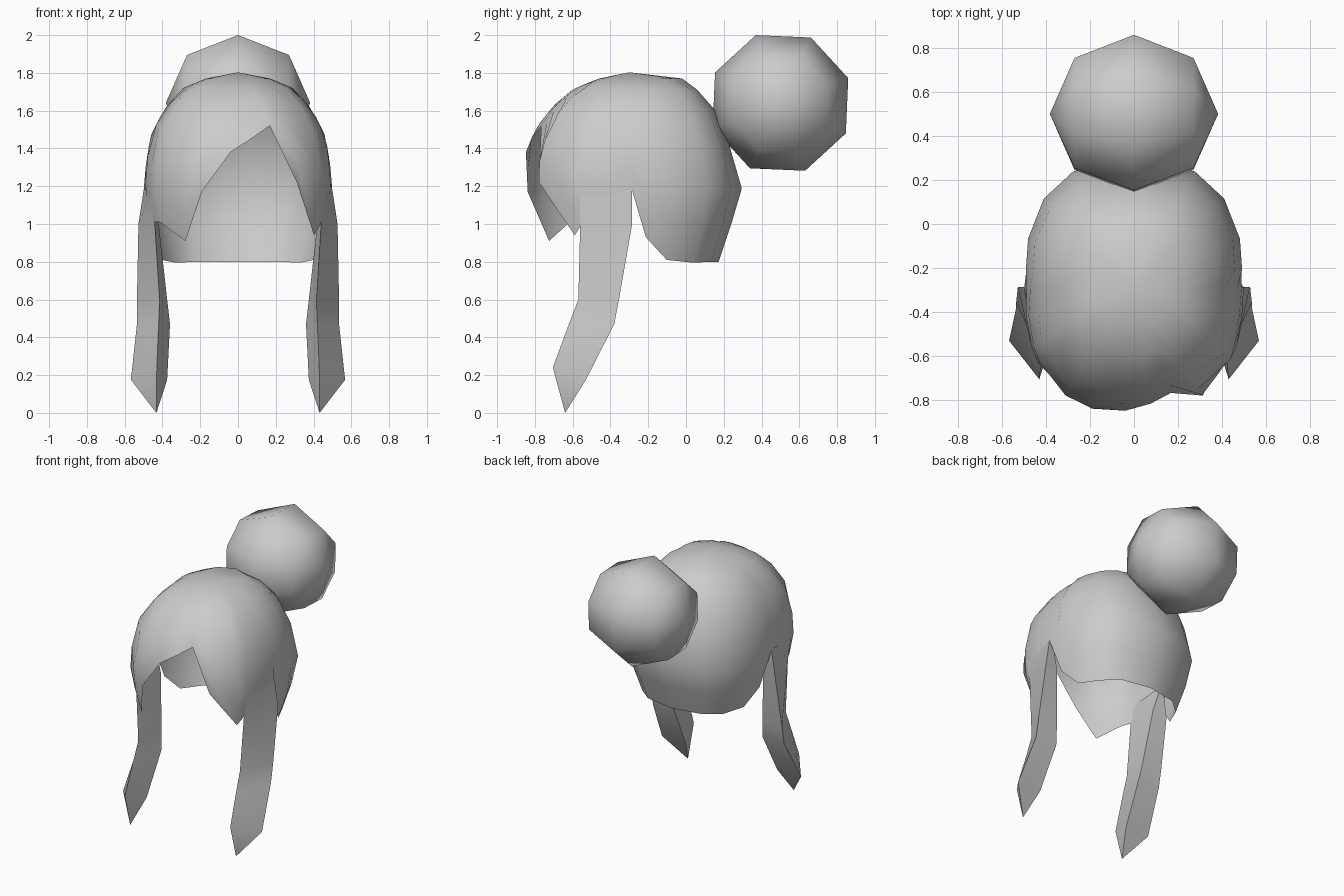
import bpy, bmesh, math

cube = bpy.data.objects.get("Cube")
if cube:
    bpy.data.objects.remove(cube, do_unlink=True)

# Single hair colour
hair = bpy.data.materials.new("light_grey_hair")
hair.use_nodes = True
hair.diffuse_color = (0.6, 0.6, 0.6, 1)
hair.node_tree.nodes["Principled BSDF"].inputs["Base Color"].default_value = (0.6, 0.6, 0.6, 1)


def add_object(name, bm, sharp_angle, recalc=True):
    if recalc:
        bmesh.ops.recalc_face_normals(bm, faces=bm.faces)
    mesh = bpy.data.meshes.new(name)
    bm.to_mesh(mesh)
    bm.free()
    mesh.materials.append(hair)
    obj = bpy.data.objects.new(name, mesh)
    bpy.context.collection.objects.link(obj)
    bpy.ops.object.select_all(action='DESELECT')
    obj.select_set(True)
    bpy.context.view_layer.objects.active = obj
    bpy.ops.object.shade_smooth_by_angle(angle=math.radians(sharp_angle))
    return obj


# Head shape: height, half width, front y, back y
CENTRE_Y = -0.28
RINGS = [
    (1.77, 0.17, -0.46, -0.02), (1.72, 0.29, -0.59, 0.05),
    (1.62, 0.38, -0.71, 0.15), (1.50, 0.455, -0.80, 0.20),
    (1.35, 0.485, -0.86, 0.255), (1.17, 0.50, -0.86, 0.30),
    (1.00, 0.475, -0.82, 0.24), (0.79, 0.41, -0.76, 0.17),
]


def head_point(azimuth, z):
    for hi, lo in zip(RINGS, RINGS[1:]):
        if z >= lo[0]:
            break
    t = (hi[0] - z) / (hi[0] - lo[0])
    w, front, back = (h + (l - h) * t for h, l in zip(hi[1:], lo[1:]))
    c, s = math.cos(math.radians(azimuth)), math.sin(math.radians(azimuth))
    depth = back - CENTRE_Y if s > 0 else CENTRE_Y - front
    n = 2.5
    r = ((abs(c) / w) ** n + (abs(s) / depth) ** n) ** (-1 / n)
    return (r * c, CENTRE_Y + r * s, z)


# Hem height at each azimuth: fringe, lock roots, nape
FRINGE = [(-141, 1.01), (-122, 0.91), (-109, 1.17), (-94, 1.38), (-82, 1.455),
          (-71, 1.52), (-58, 1.22), (-37.5, 0.94)]
SIDE = [(-31, 1.01), (-16, 1.08), (-1, 1.19), (8.5, 0.93), (24, 0.81), (44, 0.795), (62, 0.80)]
HEM = FRINGE + SIDE + [(90, 0.80)] + [(180 - a, z) for a, z in reversed(SIDE)]
STEPS = (0, 0.06, 0.18, 0.35, 0.6, 0.8, 1)

bm = bmesh.new()
crown = bm.verts.new((0, -0.3, 1.803))
columns = [[bm.verts.new(head_point(a, 1.77 - (1.77 - z) * t)) for t in STEPS] for a, z in HEM]
for i, col in enumerate(columns):
    nxt = columns[(i + 1) % len(columns)]
    bm.faces.new((crown, col[0], nxt[0]))
    for j in range(len(STEPS) - 1):
        bm.faces.new((col[j], col[j + 1], nxt[j + 1], nxt[j]))
add_object("hair_cap", bm, 80, recalc=False)

# Side locks: triangular sections of front ridge, outer back edge, inner back edge
LOCK = [
    [(0.465, -0.56, 1.16), (0.498, -0.285, 1.19), (0.475, -0.285, 1.19)],
    [(0.44, -0.56, 1.00), (0.527, -0.285, 1.00), (0.42, -0.30, 1.00)],
    [(0.415, -0.57, 0.60), (0.535, -0.355, 0.60), (0.375, -0.355, 0.60)],
    [(0.42, -0.62, 0.47), (0.535, -0.38, 0.47), (0.36, -0.38, 0.47)],
    [(0.43, -0.705, 0.24), (0.567, -0.53, 0.175), (0.375, -0.53, 0.175)],
]
for side, name in ((1, "left_lock"), (-1, "right_lock")):
    bm = bmesh.new()
    rows = [[bm.verts.new((side * x, y, z)) for x, y, z in sec] for sec in LOCK]
    tip = bm.verts.new((side * 0.432, -0.64, 0))
    for k in range(3):
        m = (k + 1) % 3
        for a, b in zip(rows, rows[1:]):
            bm.faces.new((a[k], a[m], b[m], b[k]))
        bm.faces.new((rows[-1][k], rows[-1][m], tip))
    bm.faces.new(rows[0])
    add_object(name, bm, 50)

# Round bun with its poles at the sides
bm = bmesh.new()
bmesh.ops.create_uvsphere(bm, u_segments=8, v_segments=4, radius=0.382)
for v in bm.verts:
    x, y, z = v.co
    a = math.radians(20)
    v.co = (z, 0.50 + x * math.cos(a) - y * math.sin(a),
            1.641 + x * math.sin(a) + y * math.cos(a))
add_object("hair_bun", bm, 80)
